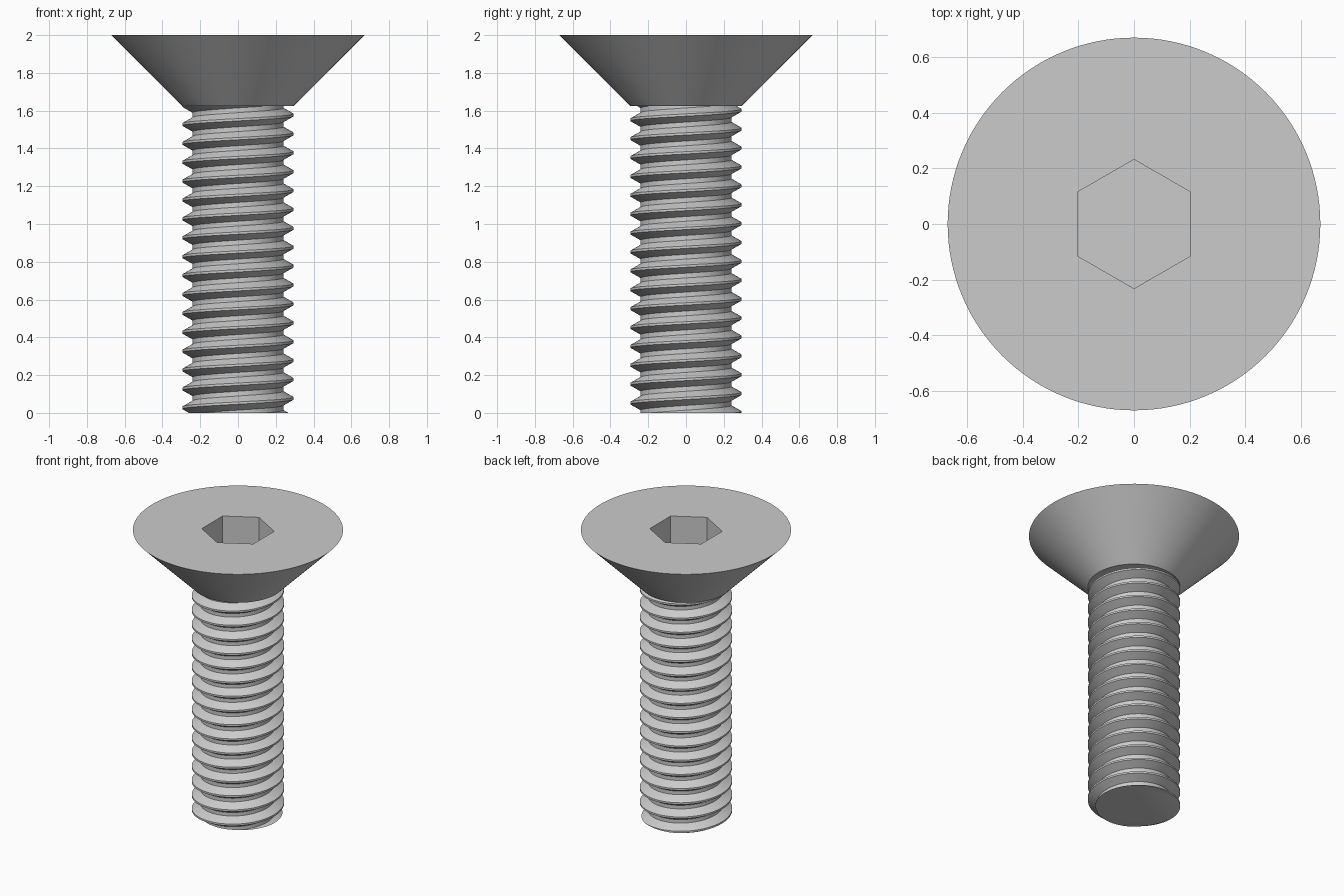
import bpy
import bmesh
from math import cos, sin, pi, radians

if "Cube" in bpy.data.objects:
    bpy.data.objects.remove(bpy.data.objects["Cube"], do_unlink=True)

HEIGHT = 2.0
NECK_Z = 1.625
HEAD_R, CREST_R, ROOT_R = 0.67, 0.295, 0.24
PITCH = 0.1
CREST_AT_X = 0.077      # height of a crest on the +x side
SOCKET_R, SOCKET_DEPTH = 0.232, 0.24

steel = bpy.data.materials.new("light grey steel")
steel.use_nodes = True
steel.diffuse_color = (0.6, 0.6, 0.6, 1)
steel.node_tree.nodes["Principled BSDF"].inputs["Base Color"].default_value = (0.6, 0.6, 0.6, 1)


def finish(bm, name):
    """Turn a bmesh into a shaded object."""
    bmesh.ops.recalc_face_normals(bm, faces=bm.faces[:])
    mesh = bpy.data.meshes.new(name)
    bm.to_mesh(mesh)
    bm.free()
    mesh.materials.append(steel)
    obj = bpy.data.objects.new(name, mesh)
    bpy.context.collection.objects.link(obj)
    bpy.ops.object.select_all(action='DESELECT')
    obj.select_set(True)
    bpy.context.view_layer.objects.active = obj
    bpy.ops.object.shade_smooth_by_angle(angle=radians(30))
    return obj


def ring(bm, radius, z, count, turn=0.0):
    return [bm.verts.new((radius * cos(turn + 2 * pi * i / count),
                          radius * sin(turn + 2 * pi * i / count), z))
            for i in range(count)]


def loft(bm, lower, upper):
    n = len(lower)
    for i in range(n):
        j = (i + 1) % n
        bm.faces.new((lower[i], lower[j], upper[j], upper[i]))


def loop_edges(bm, verts):
    return [bm.edges.get((v, verts[i - 1])) for i, v in enumerate(verts)]


# Countersunk head with a hexagonal socket
bm = bmesh.new()
neck = ring(bm, CREST_R, NECK_Z, 128)
rim = ring(bm, HEAD_R, HEIGHT, 128)
socket_top = ring(bm, SOCKET_R, HEIGHT, 6, pi / 2)
socket_floor = ring(bm, SOCKET_R, HEIGHT - SOCKET_DEPTH, 6, pi / 2)
loft(bm, neck, rim)
loft(bm, socket_floor, socket_top)
bm.faces.new(neck)
bm.faces.new(socket_floor)
bmesh.ops.triangle_fill(bm, use_beauty=True,
                        edges=loop_edges(bm, rim) + loop_edges(bm, socket_top))
finish(bm, "countersunk_head")

# Right-handed threaded shank: one profile swept along a helix
bm = bmesh.new()
crest, root = PITCH / 16, PITCH / 8
profile = [(CREST_R, -crest), (CREST_R, crest),
           (ROOT_R, PITCH / 2 - root), (ROOT_R, PITCH / 2 + root)]
STEPS, TURNS = 72, 21
columns = []
for i in range(STEPS):
    a = 2 * pi * i / STEPS
    lift = CREST_AT_X + PITCH * (i / STEPS - 3)
    columns.append([bm.verts.new((r * cos(a), r * sin(a), z + lift + PITCH * t))
                    for t in range(TURNS) for r, z in profile])
columns.append(columns[0][len(profile):])   # the seam joins one turn higher
for left, right in zip(columns, columns[1:]):
    for k in range(min(len(left), len(right)) - 1):
        bm.faces.new((left[k], right[k], right[k + 1], left[k + 1]))

# Trim the helix flat at both ends and cap it
for z, up in ((0, -1), (NECK_Z + 0.004, 1)):
    cut = bmesh.ops.bisect_plane(bm, geom=bm.verts[:] + bm.edges[:] + bm.faces[:],
                                 dist=1e-6, plane_co=(0, 0, z), plane_no=(0, 0, up),
                                 clear_outer=True)
    edges = [e for e in cut["geom_cut"] if isinstance(e, bmesh.types.BMEdge)]
    bmesh.ops.edgeloop_fill(bm, edges=edges)
finish(bm, "threaded_shank")
